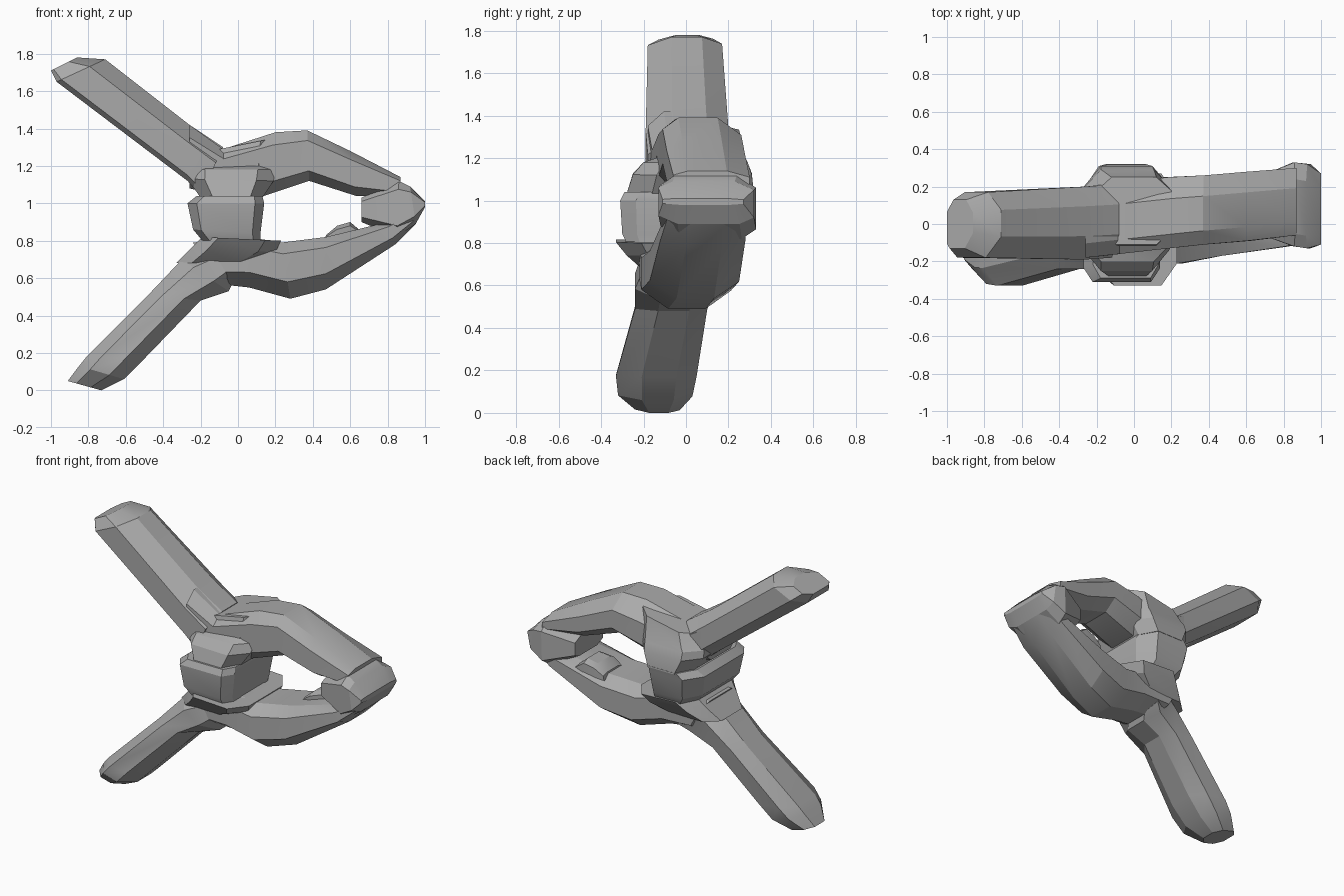
import bpy
import bmesh
import math
from mathutils import Vector

# Remove the default cube
default_cube = bpy.data.objects.get("Cube")
if default_cube:
    bpy.data.objects.remove(default_cube, do_unlink=True)


def make_material(name, colour):
    material = bpy.data.materials.new(name)
    material.use_nodes = True
    material.diffuse_color = colour
    shader = material.node_tree.nodes["Principled BSDF"]
    shader.inputs["Base Color"].default_value = colour
    shader.inputs["Roughness"].default_value = 0.8
    return material


grey = make_material("plain grey", (0.4, 0.4, 0.4, 1))


def chamfered_section(bm, station, low_front, low_back, high_back, high_front):
    """Eight-sided ring between two points of the xz plane and two depths."""
    x_low, z_low, x_high, z_high, y_front, y_back = station
    low = Vector((x_low, 0, z_low))
    high = Vector((x_high, 0, z_high))
    corners = [(0, low_front), (0, 1 - low_back),
               (low_back, 1), (1 - high_back, 1),
               (1, 1 - high_back), (1, high_front),
               (1 - high_front, 0), (low_front, 0)]
    ring = []
    for across, depth in corners:
        point = low.lerp(high, across)
        point.y = y_front + (y_back - y_front) * depth
        ring.append(bm.verts.new(point))
    return ring


def loft(name, stations, low_front=0.2, low_back=0.2, high_back=0.2, high_front=0.2):
    """Join a row of chamfered sections into one closed solid."""
    bm = bmesh.new()
    rings = [chamfered_section(bm, station, low_front, low_back, high_back, high_front)
             for station in stations]
    for ring, following in zip(rings, rings[1:]):
        for i in range(len(ring)):
            j = (i + 1) % len(ring)
            bm.faces.new((ring[i], ring[j], following[j], following[i]))
    bm.faces.new(rings[0])
    bm.faces.new(rings[-1])
    bmesh.ops.recalc_face_normals(bm, faces=bm.faces[:])
    mesh = bpy.data.meshes.new(name)
    bm.to_mesh(mesh)
    bm.free()
    mesh.materials.append(grey)
    part = bpy.data.objects.new(name, mesh)
    bpy.context.collection.objects.link(part)
    bpy.ops.object.select_all(action="DESELECT")
    part.select_set(True)
    bpy.context.view_layer.objects.active = part
    bpy.ops.object.shade_smooth_by_angle(angle=math.radians(22))


# Upper arm, with a rounded tip
loft("upper_arm", [
    (-1, 1.71, -.86, 1.78, -.13, .13),
    (-.97, 1.65, -.71, 1.77, -.18, .17),
    (-.27, 1.12, -.26, 1.42, -.19, .2),
    (-.2, 1.04, -.08, 1.3, -.18, .21),
], low_front=0.1, low_back=0.25, high_back=0.27, high_front=0.32)

# Upper side of the loop
loft("upper_strand", [
    (-.26, 1.08, -.26, 1.42, -.18, .2),
    (-.06, 1.03, -.08, 1.29, -.16, .22),
    (.14, 1.04, .2, 1.38, -.13, .25),
    (.38, 1.12, .37, 1.39, -.11, .26),
    (.63, 1.04, .6, 1.28, -.09, .28),
    (.87, 1.04, .87, 1.14, -.06, .3),
], high_back=0.3, low_back=0.25)

# Lower arm, leaning forward towards its rounded tip
loft("lower_arm", [
    (-.73, 0, -.91, .05, -.24, -.03),
    (-.61, .06, -.85, .13, -.32, .03),
    (-.5, .17, -.81, .18, -.33, .05),
    (-.2, .48, -.48, .51, -.24, .1),
    (-.05, .53, -.3, .7, -.24, .13),
    (-.03, .57, -.14, .76, -.22, .17),
], low_front=0.32, low_back=0.25, high_back=0.25, high_front=0.25)

# Lower side of the loop
loft("lower_strand", [
    (-.12, .57, -.24, .79, -.22, .17),
    (.06, .55, .06, .82, -.22, .18),
    (.28, .49, .23, .79, -.21, .21),
    (.47, .54, .47, .82, -.17, .25),
    (.84, .78, .8, .9, -.12, .28),
    (.95, .89, .92, .95, -.09, .28),
], low_front=0.3, low_back=0.28)

# Pointed end where the two sides meet
loft("loop_end", [
    (.66, .9, .66, 1.03, -.05, .25),
    (.85, .82, .86, 1.12, -.12, .33),
    (.95, .89, .92, 1.09, -.13, .32),
    (1, .98, 1, 1.01, -.11, .27),
], low_back=0.15, high_front=0.15)

# Small bump inside the loop
loft("inner_bump", [
    (.46, .78, .47, .83, .02, .22),
    (.52, .78, .53, .88, .02, .23),
    (.6, .8, .6, .9, .04, .24),
    (.68, .8, .67, .84, .06, .24),
])

# Knot wrapped around the crossing
loft("lower_wrap", [
    (-.33, .68, .08, .68, -.21, .17),
    (-.26, .75, .2, .74, -.28, .23),
    (-.19, .82, .23, .8, -.33, .27),
])
loft("middle_wrap", [
    (-.19, .8, .12, .8, -.28, .25),
    (-.24, .86, .12, .84, -.3, .28),
    (-.27, 1, .14, 1, -.31, .31),
    (-.22, 1.04, .13, 1.04, -.29, .32),
], low_front=0.12, high_front=0.12)
loft("upper_wrap", [
    (-.2, 1.03, .13, 1.03, -.28, .32),
    (-.27, 1.13, .19, 1.12, -.25, .31),
    (-.27, 1.18, .2, 1.18, -.2, .29),
    (-.25, 1.2, .2, 1.2, -.14, .28),
    (-.2, 1.27, .2, 1.35, -.11, .25),
])
